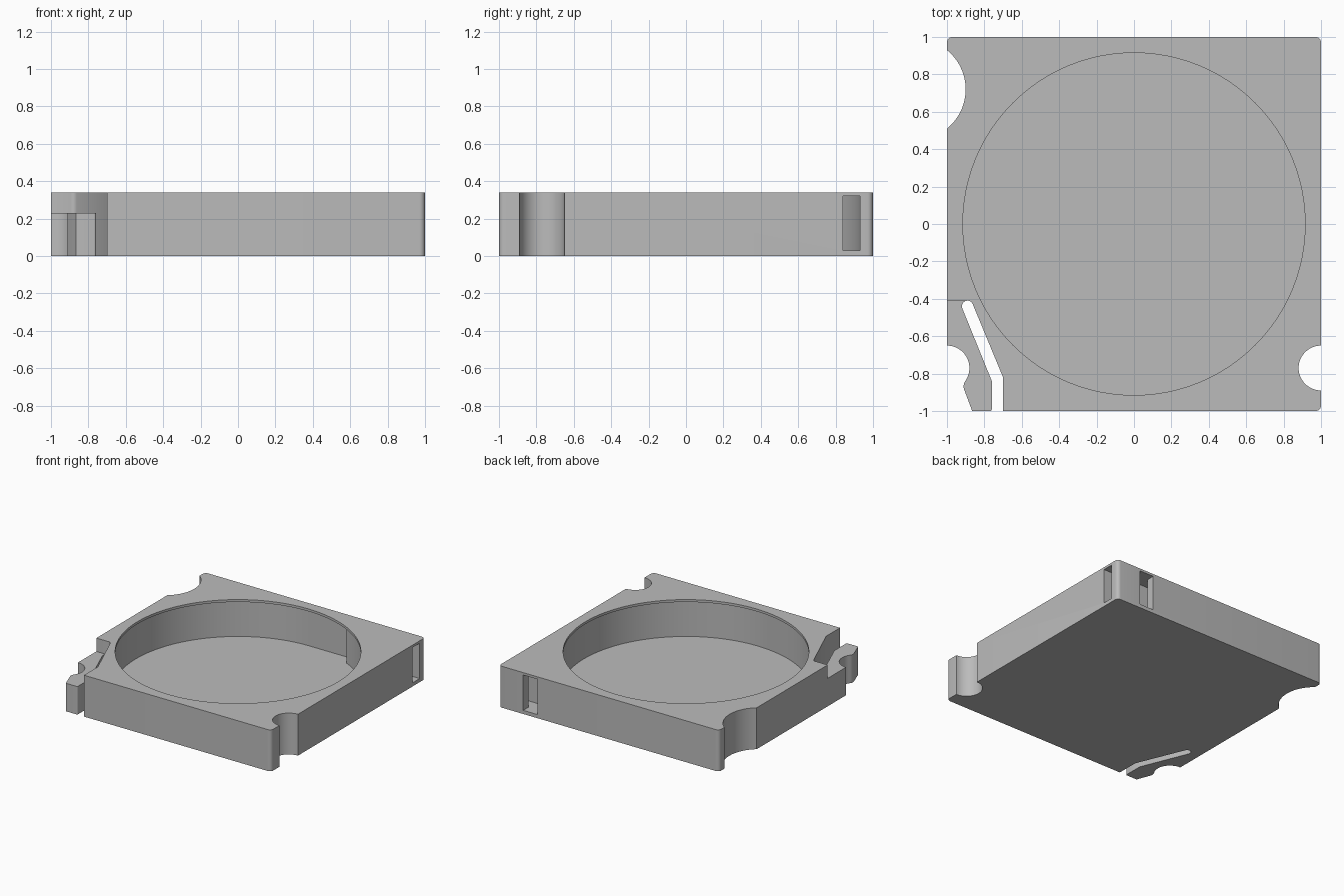
import bpy
import bmesh
from math import radians, cos, sin, asin, degrees

cube = bpy.data.objects.get("Cube")
if cube:
    bpy.data.objects.remove(cube, do_unlink=True)

HEIGHT, FLOOR, CEILING = 0.34, 0.03, 0.32
ARM_TOP = 0.23
POCKET_R, LIP_R = 0.93, 0.915

grey = bpy.data.materials.new("plain_grey")
grey.use_nodes = True
grey.diffuse_color = (0.5, 0.5, 0.5, 1)
grey.node_tree.nodes["Principled BSDF"].inputs["Base Color"].default_value = (0.5, 0.5, 0.5, 1)


def arc(cx, cy, r, start, end, steps=24):
    """Points along an arc, angles in degrees."""
    angles = [radians(start + (end - start) * i / steps) for i in range(steps + 1)]
    return [(cx + r * cos(a), cy + r * sin(a)) for a in angles]


def prism(name, outline, z0, z1):
    """Extrude a counterclockwise outline between two heights."""
    bm = bmesh.new()
    face = bm.faces.new([bm.verts.new((x, y, z0)) for x, y in outline])
    new = bmesh.ops.extrude_face_region(bm, geom=[face])["geom"]
    top = [v for v in new if isinstance(v, bmesh.types.BMVert)]
    bmesh.ops.translate(bm, verts=top, vec=(0, 0, z1 - z0))
    bmesh.ops.recalc_face_normals(bm, faces=bm.faces[:])
    mesh = bpy.data.meshes.new(name)
    bm.to_mesh(mesh)
    bm.free()
    mesh.materials.append(grey)
    obj = bpy.data.objects.new(name, mesh)
    bpy.context.collection.objects.link(obj)
    return obj


def cut(target, cutter):
    """Subtract the cutter, then discard it."""
    cutter.hide_render = True
    mod = target.modifiers.new("cut", "BOOLEAN")
    mod.operation = "DIFFERENCE"
    mod.solver = "EXACT"
    mod.object = cutter
    bpy.context.view_layer.objects.active = target
    bpy.ops.object.modifier_apply(modifier=mod.name)
    bpy.data.objects.remove(cutter, do_unlink=True)


# Outer outline: rounded square, notches, latch arm and its slot
fillet = 0.03
edge = 1 - fillet
outline = [(-0.70, -1)]
outline += arc(edge, -edge, fillet, -90, 0, 6)
outline += arc(1, -0.77, 0.12, 270, 90)
outline += arc(edge, edge, fillet, 0, 90, 6)
outline += arc(-edge, edge, fillet, 90, 180, 6)
outline += arc(-1.17, 0.72, 0.27, 51, -51)
outline += arc(-1, -0.77, 0.12, 90, -35)
outline += arc(-0.861, -0.868, 0.05, 145, 200, 8)
outline += [(-0.865, -1)]
outline += arc(-0.77, -0.99, 0.01, -90, 0, 4)
outline += [(-0.76, -0.84)]
outline += arc(-0.89, -0.44, 0.03, 202, 22, 12)
outline += [(-0.70, -0.82)]
tray = prism("tray_body", outline, 0, HEIGHT)

# Round pocket with a tangent duct leaving the side and a window in the back
duct_y = 0.84
meet = degrees(asin(duct_y / POCKET_R))
pocket = arc(0, 0, POCKET_R, 90, 360 + meet, 120)
pocket += [(1.1, duct_y), (1.1, POCKET_R), (0.78, POCKET_R), (0.78, 1.1),
           (0.65, 1.1), (0.65, POCKET_R)]
cut(tray, prism("pocket_cutter", pocket, FLOOR, CEILING))

# Slightly narrower mouth leaves a thin lip over the pocket
mouth = arc(0, 0, LIP_R, 0, 360, 128)[:-1]
cut(tray, prism("mouth_cutter", mouth, CEILING - 0.05, HEIGHT + 0.1))

# Lower the latch arm below the top of the tray
step = [(-1.1, -1.1), (-0.73, -1.1), (-0.73, -0.83), (-0.88, -0.44),
        (-0.88, -0.411), (-1.1, -0.411)]
cut(tray, prism("arm_cutter", step, ARM_TOP, HEIGHT + 0.1))

# Smooth curved walls, keep crisp edges
bpy.ops.object.select_all(action="DESELECT")
tray.select_set(True)
bpy.context.view_layer.objects.active = tray
bpy.ops.object.shade_smooth_by_angle(angle=radians(30))
